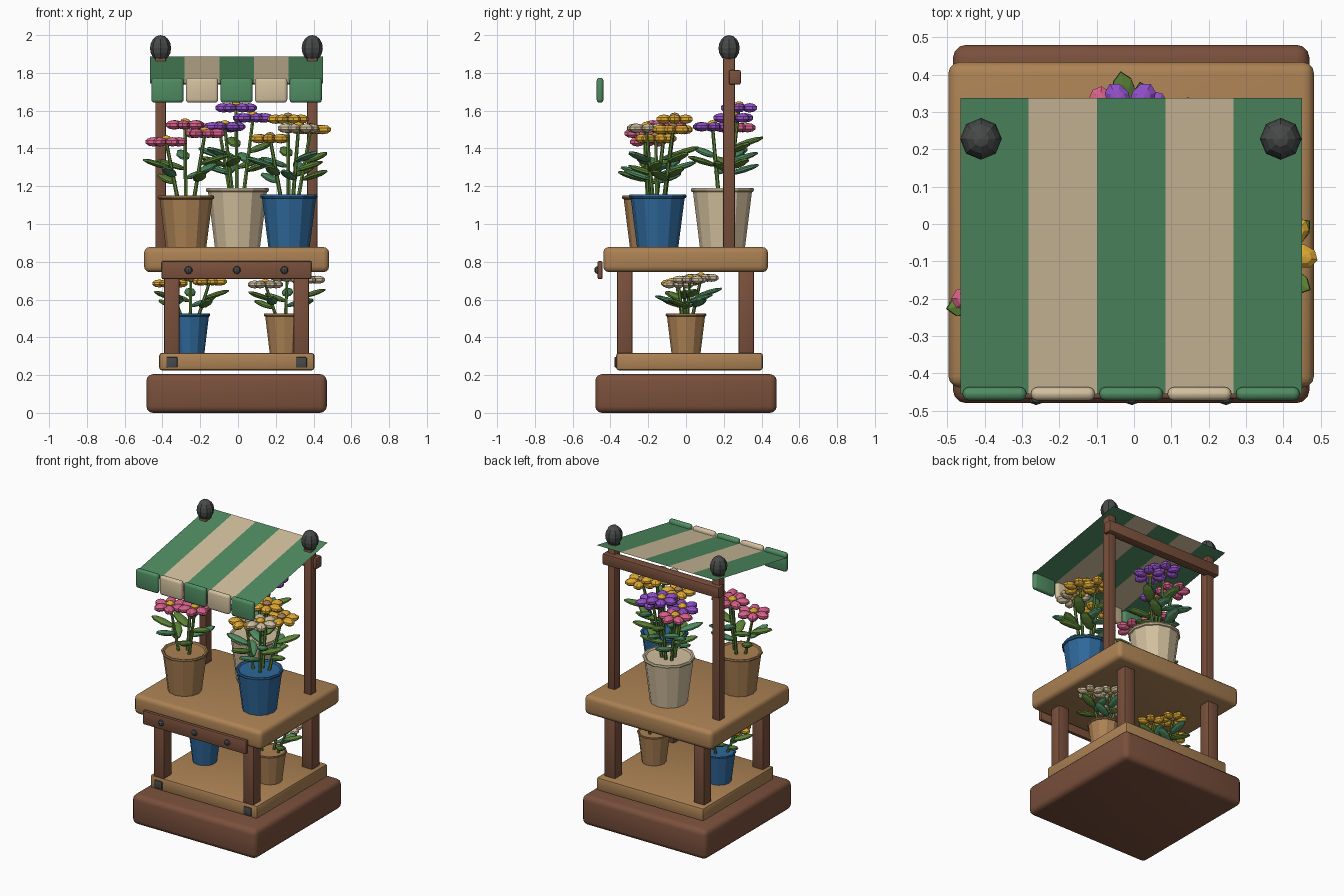
import bpy, bmesh, math
from mathutils import Matrix, Vector

old = bpy.data.objects.get("Cube")
if old:
    bpy.data.objects.remove(old, do_unlink=True)


def colour(name, r, g, b):
    lin = [(c / 255 / 12.92 if c < 11 else ((c / 255 + 0.055) / 1.055) ** 2.4) for c in (r, g, b)]
    m = bpy.data.materials.new(name)
    m.use_nodes = True
    m.diffuse_color = (*lin, 1)
    m.node_tree.nodes["Principled BSDF"].inputs["Base Color"].default_value = (*lin, 1)
    return m


TAN = colour("tan wood", 172, 130, 84)
BROWN = colour("brown wood", 122, 80, 60)
GREEN = colour("awning green", 80, 140, 98)
CREAM = colour("cream", 210, 192, 158)
IRON = colour("dark iron", 72, 74, 74)
BLUE = colour("blue glaze", 46, 104, 154)
PINK = colour("pink petal", 218, 98, 140)
PURPLE = colour("purple petal", 146, 80, 200)
YELLOW = colour("yellow petal", 226, 172, 52)
LEAF = colour("leaf green", 92, 132, 56)


def finish(bm, name, mats, smooth=False):
    mesh = bpy.data.meshes.new(name)
    bm.to_mesh(mesh)
    bm.free()
    for m in mats:
        mesh.materials.append(m)
    ob = bpy.data.objects.new(name, mesh)
    bpy.context.collection.objects.link(ob)
    if smooth:
        bpy.ops.object.select_all(action="DESELECT")
        ob.select_set(True)
        bpy.context.view_layer.objects.active = ob
        bpy.ops.object.shade_smooth_by_angle(angle=math.radians(35))
    return ob


def box(name, x, y, z, mat, bevel=0.008, segments=2):
    """Bevelled box from (low, high) ranges."""
    bm = bmesh.new()
    size = [b - a for a, b in (x, y, z)]
    mid = [(a + b) / 2 for a, b in (x, y, z)]
    bmesh.ops.create_cube(bm, size=1, matrix=Matrix.Translation(mid) @ Matrix.Diagonal((*size, 1)))
    bmesh.ops.bevel(bm, geom=bm.edges[:], offset=bevel, segments=segments, profile=0.5, affect="EDGES")
    return finish(bm, name, [mat], True)


def ball(bm, matrix, scale, index=0, seg=8, rings=5):
    verts = bmesh.ops.create_uvsphere(bm, u_segments=seg, v_segments=rings, radius=1,
                                      matrix=matrix @ Matrix.Diagonal((*scale, 1)))["verts"]
    for f in {f for v in verts for f in v.link_faces}:
        f.material_index = index


# Stand: plinth, shelf, table top, legs
box("plinth", (-0.485, 0.47), (-0.48, 0.48), (0, 0.205), BROWN, 0.035, 3)
box("lower_shelf", (-0.417, 0.405), (-0.37, 0.407), (0.225, 0.318), TAN, 0.015)
box("table_top", (-0.497, 0.482), (-0.438, 0.434), (0.745, 0.878), TAN, 0.03, 3)
for side, x in (("right", -0.35), ("left", 0.335)):
    for end, y in (("front", -0.325), ("back", 0.318)):
        box(f"{end}_{side}_leg", (x - 0.041, x + 0.041), (y - 0.041, y + 0.041), (0.31, 0.76), BROWN)
    box(f"{side}_shelf_bracket", (x - 0.029, x + 0.029), (-0.378, -0.36), (0.24, 0.295), IRON, 0.004)

# Front apron with knobs
box("apron", (-0.405, 0.39), (-0.468, -0.442), (0.708, 0.804), BROWN)
for i, x in enumerate((-0.262, -0.006, 0.246)):
    bm = bmesh.new()
    ball(bm, Matrix.Translation((x, -0.468, 0.756)), (0.021, 0.018, 0.021))
    finish(bm, f"apron_knob_{i + 1}", [IRON])

# Awning posts, finials and cross bar
for side, x in (("right", -0.41), ("left", 0.393)):
    box(f"{side}_post", (x - 0.028, x + 0.028), (0.197, 0.259), (0.87, 1.88), BROWN, 0.006)
    bm = bmesh.new()
    ball(bm, Matrix.Translation((x, 0.228, 1.931)), (0.056, 0.056, 0.069), seg=8, rings=8)
    finish(bm, f"{side}_finial", [IRON])
box("cross_bar", (-0.455, 0.44), (0.228, 0.29), (1.738, 1.815), BROWN)

# Striped awning sheet and its valance flaps
X0, STEP = -0.465, 0.183
bm = bmesh.new()
rows = [[bm.verts.new((X0 + i * STEP, y, z)) for i in range(6)] for y, z in ((-0.455, 1.745), (0.337, 1.888))]
for i in range(5):
    f = bm.faces.new((rows[0][i], rows[0][i + 1], rows[1][i + 1], rows[1][i]))
    f.material_index = i % 2
finish(bm, "awning", [GREEN, CREAM])
for i in range(5):
    x = X0 + i * STEP
    box(f"valance_{i + 1}", (x + 0.006, x + STEP - 0.006), (-0.473, -0.437), (1.642, 1.774),
        (GREEN, CREAM)[i % 2], 0.017, 3)


def pot(name, x, y, z, height, radius, mat):
    """Tapered pot with a rolled rim, turned from a profile."""
    profile = [(0, 0), (0.73, 0), (0.95, 0.93), (1, 0.94), (1.02, 0.97), (1, 1), (0.93, 1), (0.88, 0.97), (0, 0.96)]
    bm = bmesh.new()
    vs = [bm.verts.new((r * radius, 0, h * height)) for r, h in profile]
    es = [bm.edges.new(p) for p in zip(vs, vs[1:])]
    bmesh.ops.spin(bm, geom=vs + es, cent=(0, 0, 0), axis=(0, 0, 1), angle=math.tau, steps=12)
    bmesh.ops.remove_doubles(bm, verts=bm.verts[:], dist=0.0005)
    bmesh.ops.recalc_face_normals(bm, faces=bm.faces[:])
    bmesh.ops.translate(bm, verts=bm.verts[:], vec=(x, y, z))
    finish(bm, name, [mat])


def plant(name, base, flowers, size):
    """Stems, paired leaves and six-petal flowers growing from one pot."""
    mats = [LEAF, GREEN, PINK, PURPLE, YELLOW, CREAM, TAN]
    bm = bmesh.new()
    base = Vector(base)
    for n, (x, y, z, petal) in enumerate(flowers):
        top = Vector((x, y, z))
        out = Vector((x - base.x, y - base.y, 0))
        foot = base + out * 0.4
        stem = top - foot
        # Stem
        turn = stem.to_track_quat("Z", "Y").to_matrix().to_4x4()
        bmesh.ops.create_cone(bm, cap_ends=True, segments=6, radius1=0.011 * size, radius2=0.009 * size,
                              depth=stem.length, matrix=Matrix.Translation((foot + top) / 2) @ turn)
        # Leaves
        heading = math.atan2(out.y, out.x)
        for k, (up, swing) in enumerate(((0.3, -1.1), (0.42, 1.2), (0.55, 0.1))):
            m = (Matrix.Translation(foot + stem * up) @ Matrix.Rotation(heading + swing, 4, "Z")
                 @ Matrix.Rotation(-0.3, 4, "Y") @ Matrix.Translation((0.08 * size, 0, 0)))
            ball(bm, m, (0.085 * size, 0.036 * size, 0.016 * size), (n + k) % 2)
        # Flower head
        at = Matrix.Translation(top)
        for k in range(6):
            m = at @ Matrix.Rotation(k * math.tau / 6 + n * 0.4, 4, "Z") @ Matrix.Translation((0.066 * size, 0, 0))
            ball(bm, m, (0.046 * size, 0.034 * size, 0.025 * size), mats.index(petal))
        ball(bm, at @ Matrix.Translation((0, 0, 0.01 * size)), (0.03 * size, 0.03 * size, 0.025 * size),
             mats.index(TAN if petal == YELLOW else YELLOW))
    finish(bm, name, mats)


# Pots on the table
pot("right_pot", -0.275, -0.19, 0.878, 0.272, 0.147, TAN)
plant("pink_plant", (-0.275, -0.19, 1.12), [
    (-0.38, -0.2, 1.435, PINK), (-0.28, -0.11, 1.525, PINK), (-0.175, -0.22, 1.48, PINK)], 1)
pot("left_pot", 0.27, -0.15, 0.878, 0.277, 0.15, BLUE)
plant("yellow_plant", (0.27, -0.15, 1.12), [
    (0.265, -0.06, 1.555, YELLOW), (0.17, -0.16, 1.452, YELLOW),
    (0.385, -0.07, 1.5, YELLOW), (0.32, -0.21, 1.507, CREAM)], 1)
pot("back_pot", -0.003, 0.193, 0.878, 0.312, 0.164, CREAM)
plant("purple_plant", (-0.003, 0.193, 1.16), [
    (-0.01, 0.28, 1.615, PURPLE), (-0.1, 0.26, 1.51, PINK),
    (0.08, 0.25, 1.562, PURPLE), (-0.07, 0.14, 1.515, PURPLE)], 1)

# Pots on the lower shelf
pot("lower_right_pot", -0.255, 0, 0.318, 0.207, 0.106, BLUE)
plant("lower_yellow_plant", (-0.255, 0, 0.5), [
    (-0.36, -0.05, 0.685, YELLOW), (-0.25, 0.08, 0.715, YELLOW), (-0.15, -0.01, 0.695, YELLOW)], 0.85)
pot("lower_left_pot", 0.245, 0, 0.318, 0.207, 0.106, TAN)
plant("lower_cream_plant", (0.245, 0, 0.5), [
    (0.145, -0.04, 0.68, CREAM), (0.26, 0.08, 0.715, CREAM), (0.37, 0.02, 0.705, CREAM)], 0.85)
